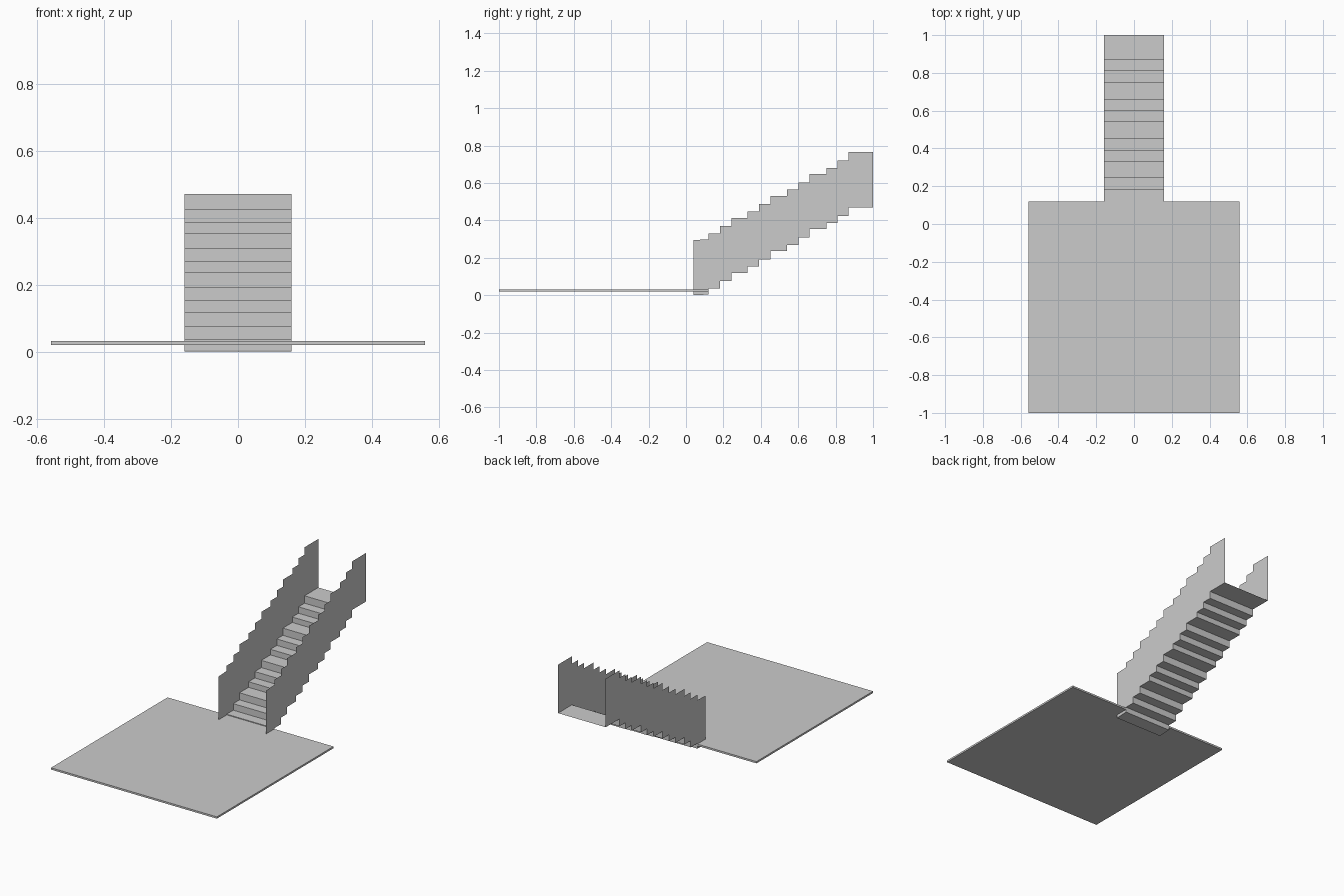
import bpy, bmesh

if "Cube" in bpy.data.objects:
    bpy.data.objects.remove(bpy.data.objects["Cube"])

HALF_W = 0.16      # half width of the stair
WALL_H = 0.295     # side wall height above each tread
EDGES = [0.04, 0.12, 0.183, 0.243, 0.33, 0.39, 0.453, 0.54, 0.602, 0.66, 0.75, 0.81, 0.868, 1.0]
LEVELS = [0.004, 0.036, 0.076, 0.119, 0.153, 0.192, 0.236, 0.27, 0.309, 0.353, 0.386, 0.425, 0.47]


def finish(name, bm):
    mesh = bpy.data.meshes.new(name)
    bm.normal_update()
    bm.to_mesh(mesh)
    bm.free()
    obj = bpy.data.objects.new(name, mesh)
    bpy.context.collection.objects.link(obj)
    return obj


# Stepped outline shared by the treads and walls
profile = []
for i, z in enumerate(LEVELS):
    profile += [(EDGES[i], z), (EDGES[i + 1], z)]
profile[0] = (EDGES[0], 0.0)

# Treads and risers: one folded sheet
bm = bmesh.new()
rows = [[bm.verts.new((x, y, z)) for x in (-HALF_W, HALF_W)] for y, z in profile]
for a, b in zip(rows, rows[1:]):
    bm.faces.new((a[0], a[1], b[1], b[0]))
finish("stair_treads", bm)

# Thin side walls with stepped top and bottom
for side, name in ((-1, "left_wall"), (1, "right_wall")):
    bm = bmesh.new()
    outline = profile + [(y, z + WALL_H) for y, z in reversed(profile)]
    face = bm.faces.new([bm.verts.new((side * HALF_W, y, z)) for y, z in outline])
    face.normal_update()
    if face.normal.x * side < 0:
        face.normal_flip()
    finish(name, bm)

# Landing slab at the foot of the stair
bpy.ops.mesh.primitive_cube_add(size=1, location=(0, -0.44, 0.026))
slab = bpy.context.object
slab.name = "landing_slab"
slab.scale = (1.116, 1.12, 0.011)
